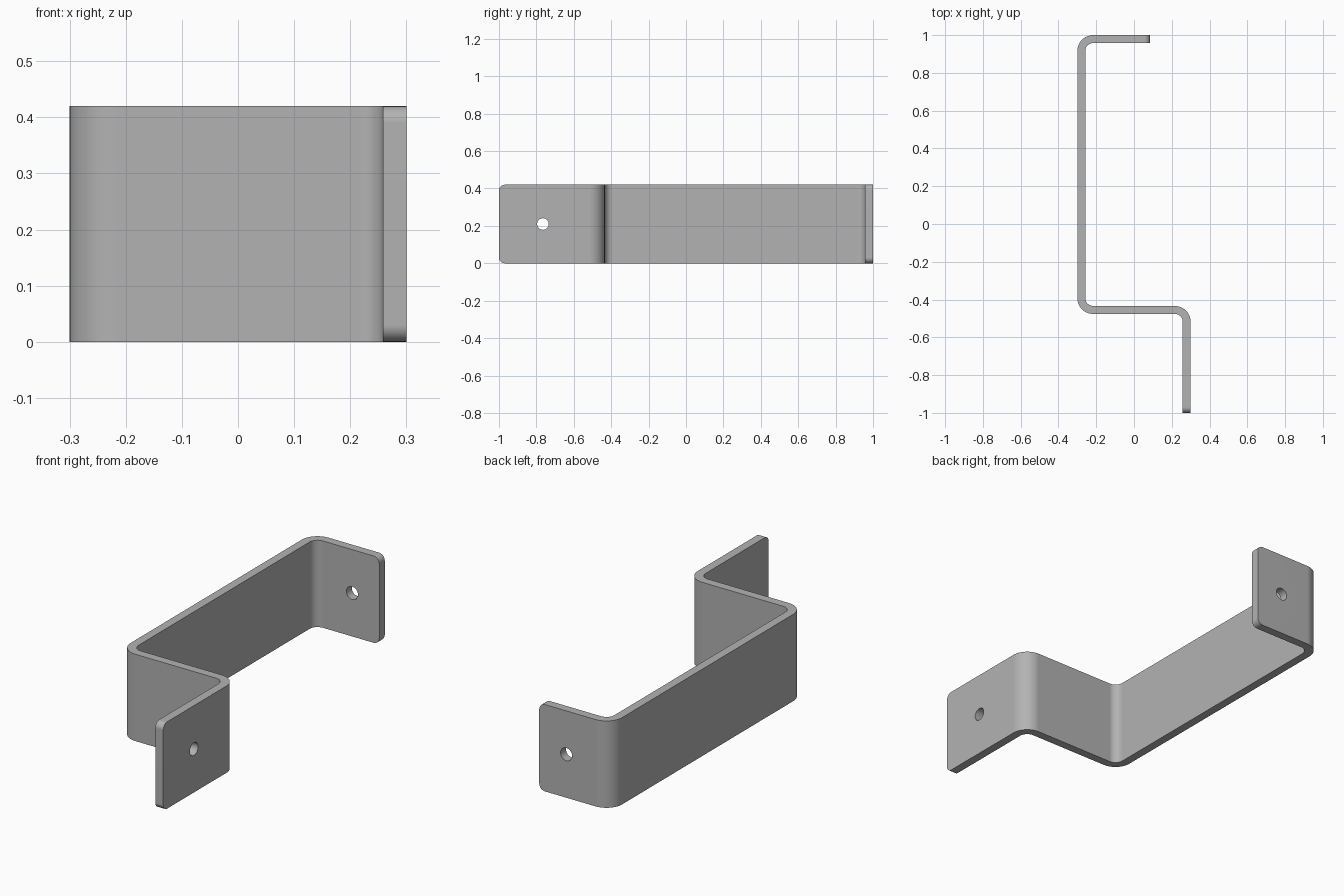
import bpy, bmesh, math
from mathutils import Vector

if "Cube" in bpy.data.objects:
    bpy.data.objects.remove(bpy.data.objects["Cube"], do_unlink=True)

HEIGHT, THICK = 0.42, 0.042
HALF = THICK / 2
BEND = 0.063          # centreline bend radius
SEGS = 12

steel = bpy.data.materials.new("grey steel")
steel.use_nodes = True
grey = (0.45, 0.45, 0.45, 1)
steel.diffuse_color = grey
steel.node_tree.nodes["Principled BSDF"].inputs["Base Color"].default_value = grey

# Centreline of the bent strip, seen from above
corners = [Vector(p) for p in ((0.085, 0.979), (-0.279, 0.979), (-0.279, -0.455),
                               (0.279, -0.455), (0.279, -1))]


def bent_path(pts):
    """Return (point, left normal) pairs with right-angle bends rounded."""
    d = (pts[1] - pts[0]).normalized()
    path = [(pts[0], Vector((-d.y, d.x)))]
    for a, b, c in zip(pts, pts[1:], pts[2:]):
        d0, d1 = (b - a).normalized(), (c - b).normalized()
        centre = b - d0 * BEND + d1 * BEND
        turn = 1 if d0.cross(d1) > 0 else -1
        for i in range(SEGS + 1):
            t = math.pi / 2 * i / SEGS
            radial = -d1 * math.cos(t) + d0 * math.sin(t)
            path.append((centre + radial * BEND, -radial * turn))
    d = (pts[-1] - pts[-2]).normalized()
    path.append((pts[-1], Vector((-d.y, d.x))))
    return path


# Bracket strip: one rectangular section per path point, bridged with quads
bm = bmesh.new()
rings = []
for p, n in bent_path(corners):
    a, b = p + n * HALF, p - n * HALF
    rings.append([bm.verts.new((q.x, q.y, z))
                  for q, z in ((a, 0), (b, 0), (b, HEIGHT), (a, HEIGHT))])
for r, s in zip(rings, rings[1:]):
    for i in range(4):
        j = (i + 1) % 4
        bm.faces.new((r[i], r[j], s[j], s[i]))
ends = [bm.faces.new(rings[0]), bm.faces.new(rings[-1])]
bmesh.ops.recalc_face_normals(bm, faces=bm.faces)

# Rounded corners on the two free ends
short = [e for f in ends for e in f.edges
         if abs(e.verts[0].co.z - e.verts[1].co.z) < 0.001]
bmesh.ops.bevel(bm, geom=short, offset=0.03, segments=6, profile=0.5, affect='EDGES')
mesh = bpy.data.meshes.new("bracket")
bm.to_mesh(mesh)
bm.free()
bracket = bpy.data.objects.new("bracket", mesh)
bpy.context.collection.objects.link(bracket)
mesh.materials.append(steel)


# Screw holes through both flanges
def drill(name, loc, rot):
    bpy.ops.mesh.primitive_cylinder_add(vertices=32, radius=0.031, depth=0.2,
                                        location=loc, rotation=rot)
    cutter = bpy.context.object
    cutter.name = name
    cutter.data.materials.append(steel)
    cutter.hide_render = True
    cutter.hide_set(True)
    cut = bracket.modifiers.new(name, 'BOOLEAN')
    cut.operation, cut.solver, cut.object = 'DIFFERENCE', 'EXACT', cutter


drill("front_hole_cutter", (0.279, -0.765, HEIGHT / 2), (0, math.pi / 2, 0))
drill("back_hole_cutter", (-0.06, 0.979, HEIGHT / 2), (math.pi / 2, 0, 0))

# Apply the cuts, remove the cutters, then shade
bpy.context.view_layer.update()
cut_mesh = bpy.data.meshes.new_from_object(
    bracket.evaluated_get(bpy.context.evaluated_depsgraph_get()))
for m in list(bracket.modifiers):
    cutter = m.object
    bracket.modifiers.remove(m)
    bpy.data.objects.remove(cutter, do_unlink=True)
bracket.data = cut_mesh
bpy.ops.object.select_all(action='DESELECT')
bracket.select_set(True)
bpy.context.view_layer.objects.active = bracket
bpy.ops.object.shade_smooth_by_angle(angle=math.radians(30))
weighted = bracket.modifiers.new("weighted_normals", 'WEIGHTED_NORMAL')
weighted.keep_sharp = True
